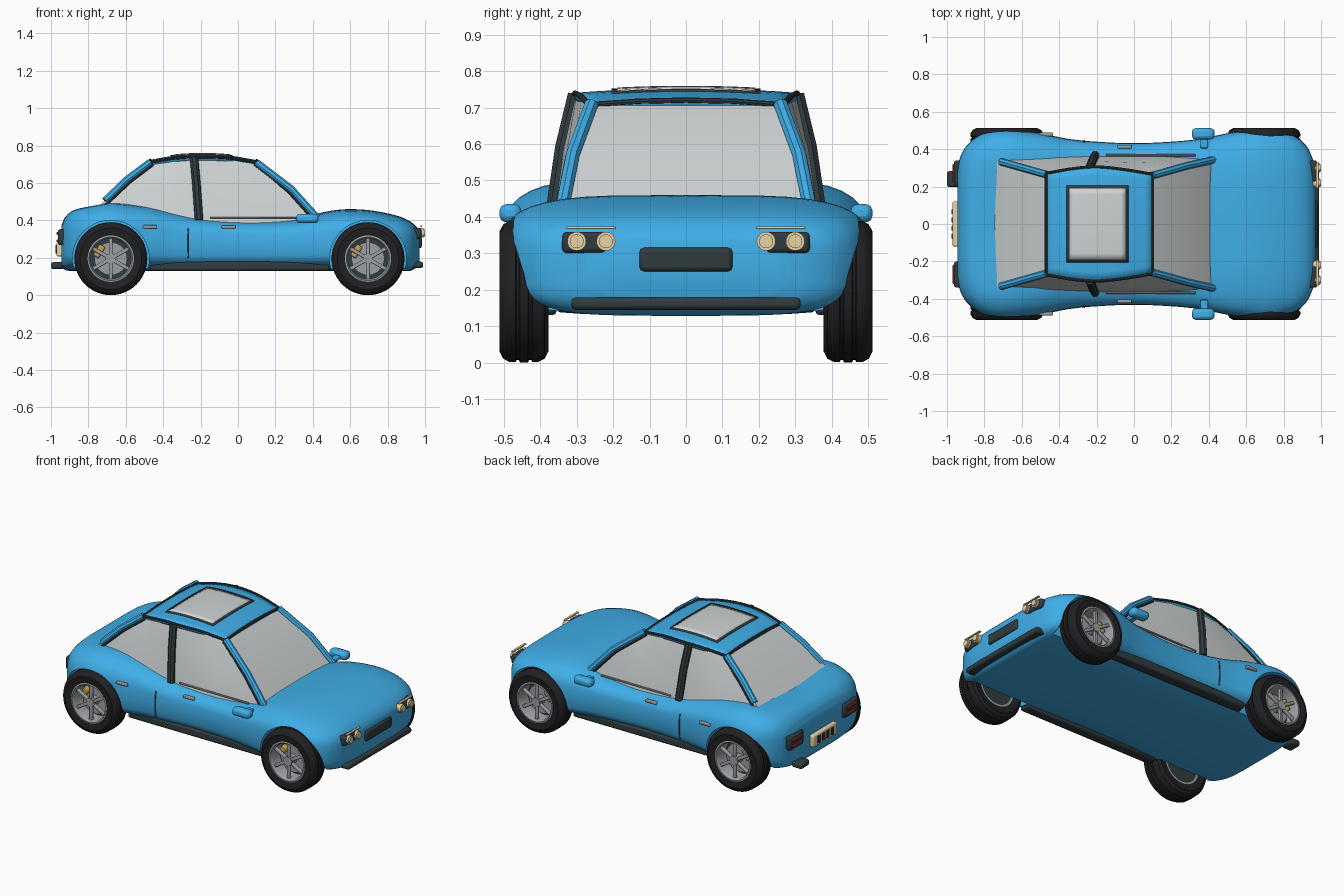
import bpy, math
from math import sin, cos, pi

if "Cube" in bpy.data.objects:
    bpy.data.objects.remove(bpy.data.objects["Cube"])

def material(name, col):
    m = bpy.data.materials.new(name)
    m.diffuse_color = (*col, 1)
    m.use_nodes = True
    m.node_tree.nodes["Principled BSDF"].inputs["Base Color"].default_value = m.diffuse_color
    return m

BLUE = material("blue_paint", (0.05, 0.42, 0.80))
BLACK = material("black_trim", (0.03, 0.045, 0.05))
RUBBER = material("rubber", (0.015, 0.015, 0.017))
GLASS = material("glass", (0.62, 0.65, 0.66))
METAL = material("metal", (0.33, 0.35, 0.37))
CREAM = material("lamp_cream", (0.80, 0.66, 0.38))
GOLD = material("caliper_gold", (0.60, 0.36, 0.06))
RED = material("tail_red", (0.45, 0.04, 0.03))

def smooth(o, deg=35):
    bpy.ops.object.select_all(action='DESELECT')
    o.select_set(True)
    bpy.context.view_layer.objects.active = o
    bpy.ops.object.shade_smooth_by_angle(angle=math.radians(deg))

def mesh(name, verts, faces, mat, deg=35):
    me = bpy.data.meshes.new(name)
    me.from_pydata(verts, [], faces)
    me.materials.append(mat)
    o = bpy.data.objects.new(name, me)
    bpy.context.collection.objects.link(o)
    bpy.context.view_layer.objects.active = o
    smooth(o, deg)
    return o

def box(name, loc, size, mat, bevel=0.005, rot=(0, 0, 0)):
    bpy.ops.mesh.primitive_cube_add(size=1, location=loc, rotation=rot)
    o = bpy.context.object
    o.name, o.scale = name, size
    bpy.ops.object.transform_apply(location=False, rotation=False, scale=True)
    o.data.materials.append(mat)
    b = o.modifiers.new("bevel", 'BEVEL')
    b.width, b.segments = bevel, 2
    smooth(o)
    return o

def cyl(name, loc, r, depth, mat, axis='Y', n=32):
    rot = (pi / 2, 0, 0) if axis == 'Y' else (0, pi / 2, 0)
    bpy.ops.mesh.primitive_cylinder_add(vertices=n, radius=r, depth=depth, location=loc, rotation=rot)
    o = bpy.context.object
    o.name = name
    o.data.materials.append(mat)
    smooth(o)
    return o

def tube(name, pts, r, mat):
    c = bpy.data.curves.new(name, 'CURVE')
    c.dimensions, c.bevel_depth, c.bevel_resolution, c.use_fill_caps = '3D', r, 2, True
    s = c.splines.new('POLY')
    s.points.add(len(pts) - 1)
    for p, q in zip(s.points, pts):
        p.co = (*q, 1)
    c.materials.append(mat)
    o = bpy.data.objects.new(name, c)
    bpy.context.collection.objects.link(o)
    bpy.ops.object.select_all(action='DESELECT')
    o.select_set(True)
    bpy.context.view_layer.objects.active = o
    bpy.ops.object.convert(target='MESH')
    smooth(bpy.context.object)

def interp(tab, x):
    # smooth cubic interpolation of table rows keyed by their first column
    i = max(0, min(len(tab) - 2, sum(1 for r in tab if r[0] <= x) - 1))
    def slope(j, k):
        a, b = tab[max(j - 1, 0)], tab[min(j + 1, len(tab) - 1)]
        return (b[k] - a[k]) / (b[0] - a[0])
    p, q = tab[i], tab[i + 1]
    h = q[0] - p[0]
    t = (x - p[0]) / h
    return [(2*t**3 - 3*t*t + 1) * p[k] + (t**3 - 2*t*t + t) * h * slope(i, k)
            + (3*t*t - 2*t**3) * q[k] + (t**3 - t*t) * h * slope(i + 1, k) for k in range(1, len(p))]

# body stations: x, half width, top, bottom
BODY = [(-.945, .30, .37, .16), (-.925, .37, .42, .135), (-.88, .435, .465, .13), (-.8, .488, .49, .13),
        (-.68, .508, .51, .13), (-.5, .485, .49, .13), (-.35, .455, .455, .13), (-.2, .44, .425, .13),
        (0, .432, .41, .13), (.2, .44, .41, .13), (.35, .455, .422, .13), (.5, .485, .452, .13),
        (.6, .5, .46, .13), (.72, .508, .452, .13), (.85, .475, .425, .13), (.92, .42, .395, .13),
        (.955, .35, .365, .15), (.97, .28, .34, .18)]
ZM, N = .27, 40

def body_y(x, z):
    w, t, b = interp(BODY, x)
    f = (z - ZM) / ((t if z > ZM else b) - ZM)
    return w * (1 - min(f, 1) ** 4) ** .25

# lofted body shell
xs = [a[0] + (b[0] - a[0]) * k / 4 for a, b in zip(BODY, BODY[1:]) for k in range(4)] + [BODY[-1][0]]
verts, faces = [], []
for x in xs:
    w, t, b = interp(BODY, x)
    dip = .03 * max(0, 1 - ((x + .68) / .26) ** 2)
    for i in range(N):
        a = 2 * pi * i / N
        y = w * math.copysign(abs(cos(a)) ** .5, cos(a))
        s = abs(sin(a)) ** .5
        z = ZM + s * ((t if sin(a) > 0 else b) - ZM)
        if sin(a) > .5:
            z -= dip * max(0, 1 - (y / .38) ** 2)
        verts.append((x, y, z))
for i in range(len(xs) - 1):
    for j in range(N):
        k = (j + 1) % N
        faces.append((i*N + j, (i+1)*N + j, (i+1)*N + k, i*N + k)[::-1])
faces += [tuple(range(N))[::-1], tuple(range((len(xs) - 1) * N, len(xs) * N))]
body = mesh("body_shell", verts, faces, BLUE)

# wheel arches cut through the body
for wx in (-.68, .695):
    for s in (1, -1):
        c = cyl("arch_cutter", (wx, s * .48, .195), .205, .26, BLUE, n=48)
        m = body.modifiers.new("arch", 'BOOLEAN')
        m.operation, m.object, m.solver = 'DIFFERENCE', c, 'EXACT'
        bpy.context.view_layer.objects.active = body
        bpy.ops.object.modifier_apply(modifier=m.name)
        bpy.data.objects.remove(c)
smooth(body)

# wheels
TIRE = [(.122, .385), (.165, .378), (.184, .388), (.194, .408), (.194, .422), (.188, .425), (.188, .431), (.195, .434),
        (.195, .456), (.188, .459), (.188, .465), (.194, .468), (.194, .484), (.184, .502), (.165, .512), (.122, .506)]
RIM = [(.124, .385), (.124, .508), (.116, .51), (.108, .498), (.108, .385)]

def lathe(name, prof, wx, s, mat, n=48):
    v = [(wx + r * cos(2*pi*i/n), s * y, .195 + r * sin(2*pi*i/n)) for i in range(n) for r, y in prof]
    p = len(prof)
    f = [(i*p + j, i*p + (j+1) % p, (i+1) % n * p + (j+1) % p, (i+1) % n * p + j)[::s] for i in range(n) for j in range(p)]
    mesh(name, v, f, mat)

for wx in (-.68, .695):
    for s in (1, -1):
        lathe("tire", TIRE, wx, s, RUBBER)
        lathe("rim", RIM, wx, s, METAL)
        cyl("wheel_back", (wx, s * .405, .195), .112, .02, BLACK)
        cyl("brake_disc", (wx, s * .435, .195), .088, .02, METAL)
        cyl("hub", (wx, s * .465, .195), .028, .07, METAL, n=24)
        box("brake_caliper", (wx - .062, s * .452, .235), (.035, .03, .07), GOLD, .008, (0, .55, 0))
        for k in range(6):
            a = k * pi / 3 + pi / 6
            box("wheel_spoke", (wx + .066 * cos(a), s * .485, .195 + .066 * sin(a)), (.095, .02, .02), METAL, .005, (0, -a, 0))

# roof edge: x, half width, z; then cabin mid and lower rows
ROOF = [(-.47, .265, .71), (-.33, .29, .733), (-.2, .30, .739), (-.05, .285, .733), (.10, .26, .708)]
MID = [(-.60, .302, .612), (-.42, .325, .60), (-.22, .335, .59), (.08, .327, .585), (.285, .312, .567)]
LOW = [(-.76, .345, .46), (-.48, .36, .41), (-.21, .365, .38), (.1, .365, .38), (.435, .345, .40)]

# cabin glass
rows = (ROOF, MID, LOW)
verts = [(x, s * y, z) for s in (1, -1) for r in rows for x, y, z in r]
faces = []
for r in (0, 5):
    faces += [(r+c, r+c+1, r+c+6, r+c+5)[::-1] for c in range(4)]
    faces += [(15+r+c, 16+r+c, 21+r+c, 20+r+c) for c in range(4)]
    faces += [(r+4, r+19, r+24, r+9)[::-1], (r, r+15, r+20, r+5)]
mesh("cabin_glass", verts, faces, GLASS)

def roof_patch(name, x0, x1, yw, lift, thick, mat, n=12):
    v = []
    for i in range(n + 1):
        x = x0 + (x1 - x0) * i / n
        w, z = interp(ROOF, x)
        for j in range(n + 1):
            t = 2 * j / n - 1
            y = t * (yw or w + .008)
            v.append((x, y, z + lift + .012 * (1 - (y / w) ** 2)))
    m = n + 1
    f = [(i*m+j, (i+1)*m+j, (i+1)*m+j+1, i*m+j+1) for i in range(n) for j in range(n)]
    o = mesh(name, v, f, mat)
    sol = o.modifiers.new("thickness", 'SOLIDIFY')
    sol.thickness, sol.offset = thick, -1

# roof and sunroof
roof_patch("roof_panel", -.475, .105, None, .002, .02, BLUE)
roof_patch("sunroof_frame", -.36, -.03, .205, .007, .01, BLACK)
roof_patch("sunroof_glass", -.345, -.045, .19, .009, .01, GLASS)

# pillars, roof rails and window trim
for s in (1, -1):
    side = lambda pts, d=0: [(x, s * (y + d), z) for x, y, z in pts]
    for c, name in ((0, "rear_pillar"), (4, "windscreen_pillar")):
        end = (-.71, .333, .505) if c == 0 else LOW[4]
        tube(name, side([ROOF[c], MID[c], end]), .02, BLUE)
        off = .016 if c == 4 else -.016
        tube("pillar_seal", side([(x - off, y + .008, z - .012) for x, y, z in (ROOF[c], MID[c], LOW[c])]), .008, BLACK)
    tube("door_pillar", side([(-.235, .302, .735), (-.222, .337, .59), (-.208, .365, .40)]), .024, BLACK)
    tube("roof_rail", side([(x, *interp(ROOF, x)) for x in [-.47 + .057 * k for k in range(11)]], .006), .008, BLACK)
    tube("belt_trim", side([(x, .368, .412) for x in (-.15, .1, .33)]), .006, METAL)
for x, y, z in (ROOF[0], ROOF[4]):
    tube("roof_edge_trim", [(x, y * t, z + .012 * (1 - t * t)) for t in (-1, -.5, 0, .5, 1)], .008, BLACK)

# side details
for s in (1, -1):
    box("sill", (.01, s * .39, .155), (.96, .07, .05), BLACK, .012)
    for x in (-.47, -.05):
        box("door_handle", (x, s * (body_y(x, .365) + .004), .365), (.075, .02, .018), METAL, .005)
    tube("door_seam", [(-.265, s * body_y(-.265, z), z) for z in (.2, .24, .28, .32, .355)], .004, BLACK)
    box("wing_mirror", (.37, s * .482, .41), (.12, .06, .05), BLUE, .018)
    box("mirror_stalk", (.375, s * .435, .402), (.04, .06, .02), BLUE, .005)

# front and rear lamps
for s in (1, -1):
    box("headlight_housing", (.95, s * .28, .33), (.06, .12, .058), BLACK, .012)
    for y in (.22, .30):
        cyl("headlight", (.967, s * y, .333), .026, .05, CREAM, 'X', 24)
        cyl("headlight_lens", (.98, s * y, .333), .019, .04, CREAM, 'X', 24)
    box("headlight_brow", (.98, s * .26, .37), (.015, .135, .007), CREAM, .002)
    box("tail_light", (-.938, s * .27, .31), (.05, .14, .085), BLACK, .012)
    for z in (.29, .33):
        box("tail_lamp", (-.96, s * .27, z), (.02, .10, .014), RED, .003)

# grille, bumper, rear panel, exhaust
box("grille", (.96, 0, .283), (.045, .255, .065), BLACK, .012)
box("front_bumper", (.955, 0, .162), (.07, .63, .034), BLACK, .012)
box("rear_panel", (-.953, 0, .245), (.035, .24, .075), CREAM, .008)
for k in range(4):
    box("rear_panel_slot", (-.97, -.066 + .044 * k, .245), (.012, .026, .045), BLACK, .003)
box("exhaust", (-.965, .24, .158), (.07, .085, .038), BLACK, .012)
